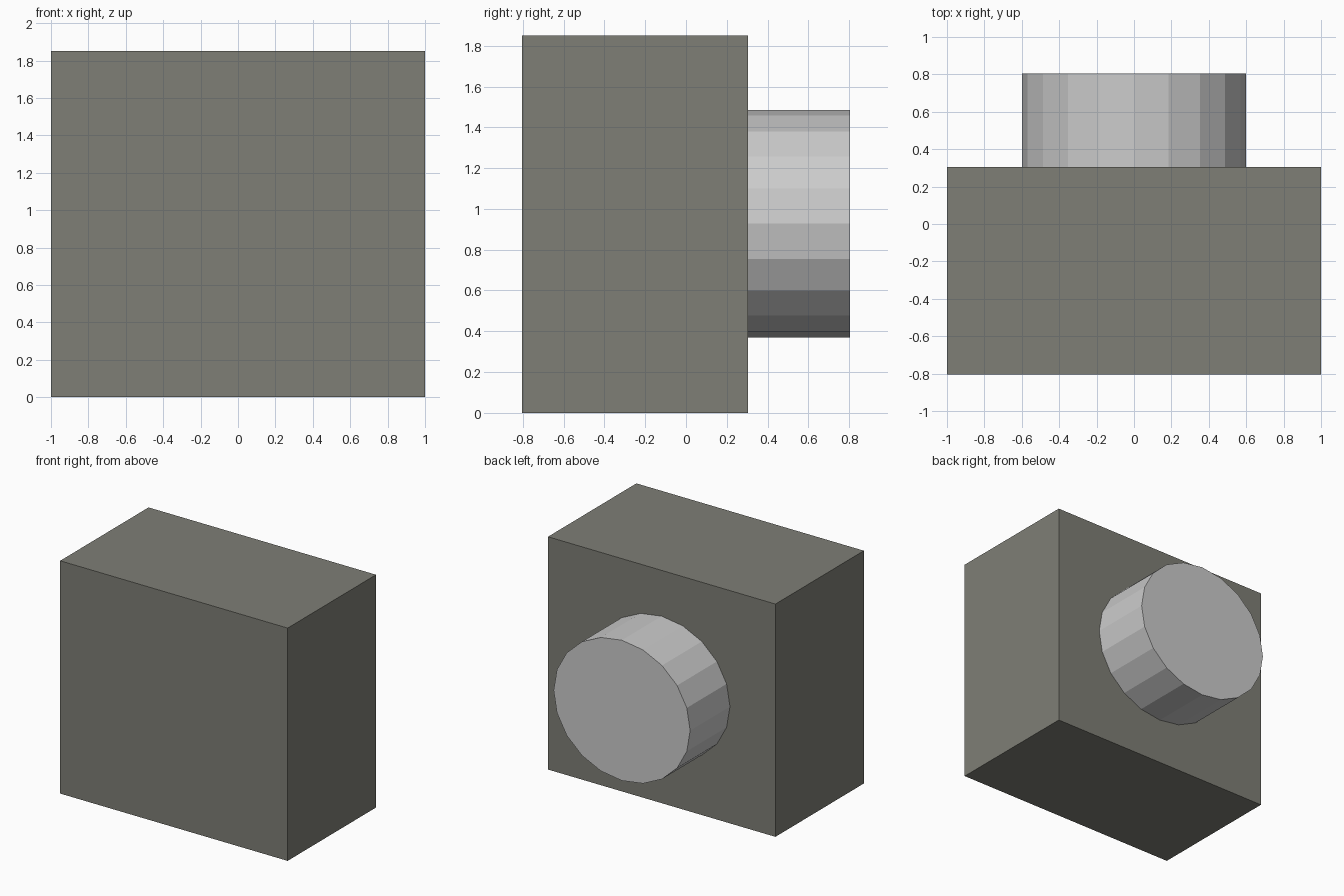
import bpy, math

if "Cube" in bpy.data.objects:
    bpy.data.objects.remove(bpy.data.objects["Cube"])

# Dark casing material
dark = bpy.data.materials.new("dark_casing")
dark.diffuse_color = (0.21, 0.21, 0.18, 1)
dark.use_nodes = True
dark.node_tree.nodes["Principled BSDF"].inputs["Base Color"].default_value = dark.diffuse_color

# Main block
bpy.ops.mesh.primitive_cube_add(size=1, location=(0, -0.25, 0.925))
block = bpy.context.object
block.name = "main_block"
block.scale = (2.0, 1.11, 1.85)
block.data.materials.append(dark)

# Slightly flattened 20-sided plug on the back
bpy.ops.mesh.primitive_cylinder_add(vertices=20, radius=1, depth=0.5,
                                    location=(0, 0.555, 0.928),
                                    rotation=(math.radians(90), 0, 0))
plug = bpy.context.object
plug.name = "rear_plug"
plug.scale = (0.6, 0.558, 1)
